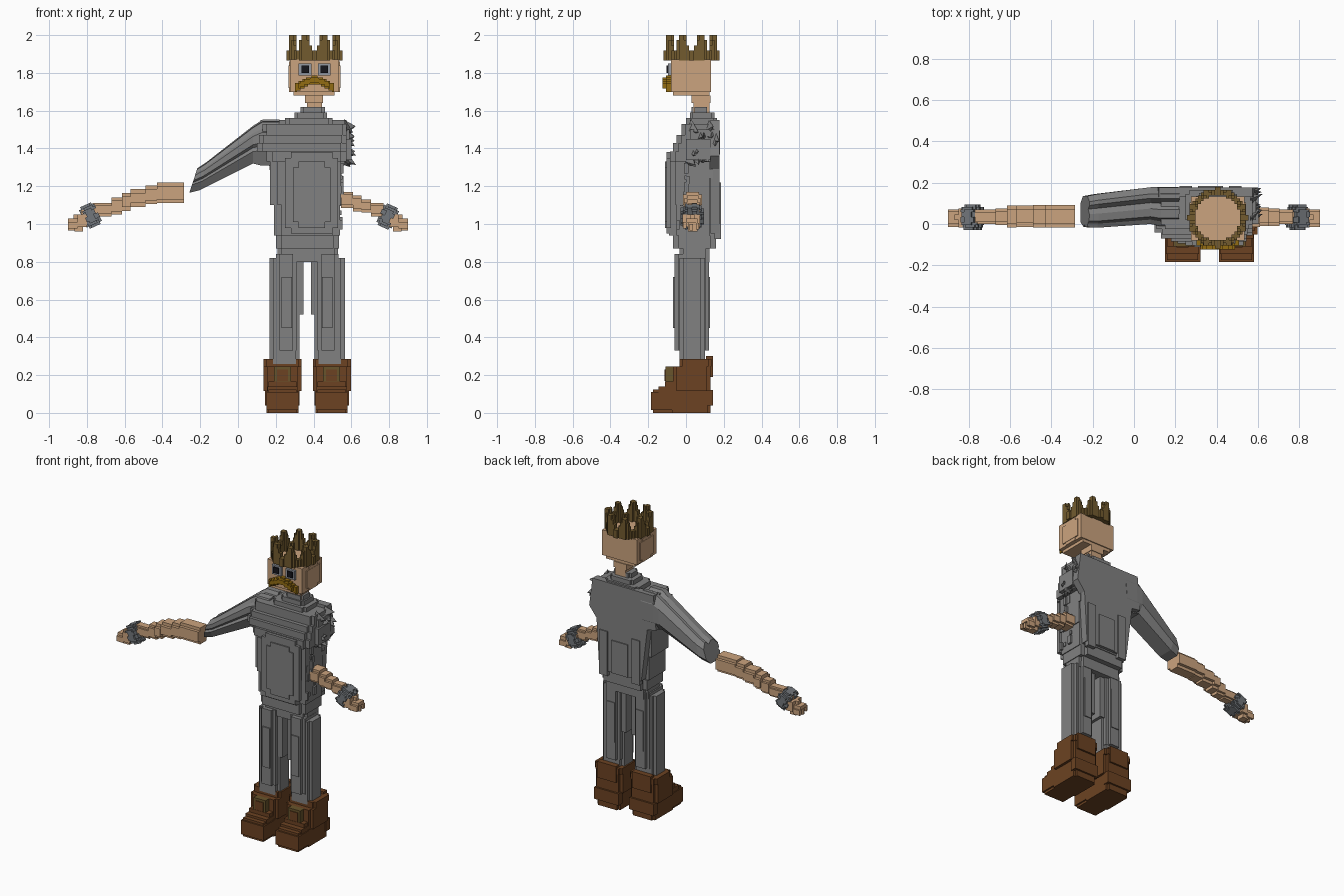
import bpy, bmesh, math, random
from mathutils import Vector, Matrix

if "Cube" in bpy.data.objects:
    bpy.data.objects.remove(bpy.data.objects["Cube"])

random.seed(4)


def mat(name, r, g, b):
    m = bpy.data.materials.new(name)
    m.diffuse_color = (r, g, b, 1)
    m.use_nodes = True
    m.node_tree.nodes["Principled BSDF"].inputs["Base Color"].default_value = m.diffuse_color
    return m


SKIN = mat("skin", .60, .37, .21)
CLOTH = mat("grey_cloth", .22, .22, .22)
BOOT = mat("brown_leather", .15, .055, .016)
CROWN = mat("old_gold", .17, .105, .028)
GOLD = mat("mustard_hair", .29, .15, .006)
CUFF = mat("blue_grey_metal", .17, .185, .20)
FRAME = mat("eye_grey", .30, .32, .36)
BLACK = mat("black", .008, .008, .012)
BUCKLE = mat("buckle_olive", .14, .09, .025)


def finish(name, bm, material):
    bmesh.ops.recalc_face_normals(bm, faces=bm.faces)
    me = bpy.data.meshes.new(name)
    bm.to_mesh(me)
    bm.free()
    me.materials.append(material)
    ob = bpy.data.objects.new(name, me)
    bpy.context.collection.objects.link(ob)
    return ob


def add_prism(bm, pts, axis, a, b):
    """Extrude a 2D outline along an axis between a and b."""
    def p(u, v, w):
        return [(w, u, v), (u, w, v), (u, v, w)][axis]
    lo = [bm.verts.new(p(u, v, a)) for u, v in pts]
    hi = [bm.verts.new(p(u, v, b)) for u, v in pts]
    bm.faces.new(lo)
    bm.faces.new(hi)
    for i in range(len(pts)):
        j = (i + 1) % len(pts)
        bm.faces.new((lo[i], lo[j], hi[j], hi[i]))


def add_block(bm, x0, x1, y0, y1, z0, z1, notch=0, axis=2):
    """Box, optionally with stepped corners around the given axis."""
    r = [(x0, x1), (y0, y1), (z0, z1)]
    a, b = r.pop(axis)
    (u0, u1), (v0, v1) = r
    n = notch
    if n:
        pts = [(u0 + n, v0), (u1 - n, v0), (u1 - n, v0 + n), (u1, v0 + n),
               (u1, v1 - n), (u1 - n, v1 - n), (u1 - n, v1), (u0 + n, v1),
               (u0 + n, v1 - n), (u0, v1 - n), (u0, v0 + n), (u0 + n, v0 + n)]
    else:
        pts = [(u0, v0), (u1, v0), (u1, v1), (u0, v1)]
    add_prism(bm, pts, axis, a, b)


def blocks(name, material, rows):
    bm = bmesh.new()
    for row in rows:
        add_block(bm, *row)
    return finish(name, bm, material)


def voxels(name, material, cells, s, matrix):
    """Cubes on a grid with hidden faces left out."""
    cells, bm, seen = set(cells), bmesh.new(), {}

    def vert(k):
        if k not in seen:
            seen[k] = bm.verts.new(matrix @ (Vector(k) * s))
        return seen[k]
    for c in cells:
        for ax in range(3):
            for d in (0, 1):
                n = list(c)
                n[ax] += 2 * d - 1
                if tuple(n) in cells:
                    continue
                quad = []
                for i, j in ((0, 0), (1, 0), (1, 1), (0, 1)):
                    k = list(c)
                    k[ax] += d
                    k[(ax + 1) % 3] += i
                    k[(ax + 2) % 3] += j
                    quad.append(vert(tuple(k)))
                bm.faces.new(quad if d else quad[::-1])
    ob = finish(name, bm, material)
    return ob


# Head, ears and neck
blocks("head", SKIN, [
    (.275, .535, -.08, .132, 1.70, 1.87), (.295, .512, -.07, .125, 1.68, 1.70),
    (.268, .542, -.035, .105, 1.72, 1.84), (.27, .54, -.01, .08, 1.70, 1.86)])
blocks("neck", SKIN, [(.365, .445, .04, .125, 1.59, 1.64), (.355, .45, .03, .13, 1.64, 1.68)])

# Crown: ring of columns rising to eight points
S = .0135
cells = []
for i in range(-11, 11):
    for j in range(-11, 11):
        x, y = (i + .5) * S, (j + .5) * S
        if .108 < math.hypot(x, y) < .142:
            t = abs(((math.atan2(y, x) / math.tau * 8) % 1) - .5) * 2
            top = 10 if t < .32 else 8 if t < .5 else 6 if t < .72 else 4
            cells += [(i, j, k) for k in range(top)]
voxels("crown", CROWN, cells, S, Matrix.Translation((.405, .03, 1.865)))

# Eyes
for cx in (.355, .457):
    blocks("eye_frame", FRAME, [(cx - .034, cx + .034, -.095, -.078, 1.787, 1.85)])
    blocks("pupil", BLACK, [(cx - .02, cx + .02, -.103, -.095, 1.80, 1.84)])

# Moustache: arched row of small cubes
cells = []
for i in range(-10, 11):
    c = -4.2 * (abs(i) / 10) ** 1.6
    for k in range(-7, 3):
        if abs(k - c) < 2.3:
            depth = 5 if abs(k - c) < 1.4 and abs(i) < 9 else 3
            cells += [(i, -j, k) for j in range(depth)]
voxels("moustache", GOLD, cells, .0098, Matrix.Translation((.40, -.085, 1.757)))

# Torso: stepped slabs from hips to collar
blocks("torso", CLOTH, [
    (.21, .53, -.035, .125, .80, .87, .02), (.20, .535, -.07, .16, .87, .94, .03),
    (.19, .54, -.09, .165, .94, 1.10, .04), (.17, .545, -.095, .165, 1.10, 1.33, .04),
    (.15, .575, -.085, .165, 1.33, 1.385, .03), (.10, .575, -.07, .165, 1.385, 1.43, .03),
    (.11, .575, -.05, .165, 1.43, 1.47, .025), (.13, .575, -.025, .165, 1.47, 1.53, .02),
    (.25, .50, 0, .165, 1.53, 1.56, .02), (.30, .47, .02, .15, 1.56, 1.59, .015),
    (.33, .46, .03, .125, 1.59, 1.62, .015),
    (.575, .602, 0, .13, 1.34, 1.45), (.575, .59, .02, .15, 1.45, 1.50)])
blocks("belly_panels", CLOTH, [
    (.25, .53, -.104, -.08, .95, 1.38, .03, 1), (.29, .49, -.112, -.10, .98, 1.33, .03, 1)])

# Flat back of the shirt, with raised strips
bm = bmesh.new()
add_prism(bm, [(.12, 1.55), (.575, 1.55), (.60, 1.36), (.545, 1.29), (.525, .95),
               (.21, .95), (.165, 1.31), (.10, 1.32)], 1, .13, .178)
for x0, x1, z0, z1 in ((.22, .28, .92, 1.22), (.31, .43, .95, 1.17), (.46, .52, .92, 1.22)):
    add_block(bm, x0, x1, .15, .185, z0, z1)
finish("shirt_back", bm, CLOTH)

# Small folds under the open shoulder
bm = bmesh.new()
for n in range(14):
    y, z = random.uniform(-.07, .13), random.uniform(.95, 1.3)
    w, h = random.uniform(.012, .03), random.uniform(.02, .06)
    add_block(bm, .50, random.uniform(.545, .56), y, y + w, z, z + h)
finish("side_folds", bm, CLOTH)

# Torn sleeve shards
bm = bmesh.new()
for n in range(18):
    y, z = random.uniform(.02, .165), random.uniform(1.33, 1.52)
    tip = Vector((random.uniform(.59, .625), min(.185, y + random.uniform(-.02, .04)),
                  z + random.uniform(-.05, .02)))
    base = [bm.verts.new((.565, min(.18, y + dy), z + dz))
            for dy, dz in ((-.025, -.01), (0, .05), (.02, .0), (0, -.03))]
    apex = bm.verts.new(tip)
    bm.faces.new(base)
    for i in range(4):
        bm.faces.new((base[i], base[(i + 1) % 4], apex))
finish("torn_shoulder", bm, CLOTH)

# Long sleeve: lofted section with creases along the top and front
profile = [(.15, 0), (.8, 0), (1, .25), (1, .75), (.82, 1), (.70, 1), (.58, .84),
           (.42, .97), (.2, .95), (.12, .80), (0, .72), (0, .5), (.08, .42), (0, .32)]
rings = [(-.215, 1.295, -.258, 1.165, -.015, .135), (-.17, 1.325, -.20, 1.18, -.018, .145),
         (.08, 1.52, .08, 1.32, 0, .178), (.13, 1.552, .12, 1.31, -.01, .18),
         (.22, 1.552, .20, 1.31, -.01, .18)]
bm = bmesh.new()
prev = None
for xt, zt, xb, zb, y0, y1 in rings:
    ring = [bm.verts.new((xb + (xt - xb) * v, y0 + (y1 - y0) * u, zb + (zt - zb) * v))
            for u, v in profile]
    if prev is None:
        bm.faces.new(ring)
    else:
        for i in range(len(ring)):
            j = (i + 1) % len(ring)
            bm.faces.new((prev[i], prev[j], ring[j], ring[i]))
    prev = ring
bm.faces.new(prev)
finish("long_sleeve", bm, CLOTH)

# Forearms: stepped blocks running down to the hands
blocks("left_forearm", SKIN, [
    (.545, .61, -.015, .085, 1.085, 1.17, .015, 0), (.61, .655, -.01, .08, 1.065, 1.15, .015, 0),
    (.655, .705, -.01, .075, 1.06, 1.13, .015, 0), (.705, .77, 0, .07, 1.04, 1.11, .012, 0)])
blocks("right_forearm", SKIN, [
    (-.43, -.285, -.018, .093, 1.11, 1.22, .02, 0), (-.49, -.43, -.018, .093, 1.105, 1.205, .02, 0),
    (-.57, -.49, -.015, .09, 1.09, 1.185, .02, 0), (-.615, -.57, -.018, .09, 1.07, 1.165, .02, 0),
    (-.67, -.615, -.005, .075, 1.05, 1.14, .015, 0), (-.77, -.67, 0, .07, 1.04, 1.11, .012, 0)])

# Hands and bracelets, mirrored
for side, name in ((1, "left"), (-1, "right")):
    rows = [(.76, .83, -.005, .075, 1.0, 1.075), (.80, .85, -.018, .075, .985, 1.05),
            (.82, .865, .01, .06, .96, 1.02)]
    rows += [(.85, .90, y, y + .018, .965 + d, 1.0 + d)
             for y, d in ((-.015, .01), (.018, 0), (.052, .005))]
    rows += [(.82, .90, .0, .06, 1.005, 1.028), (.83, .87, .02, .045, 1.028, 1.05)]
    hand = [tuple(sorted((side * r[0], side * r[1]))) + r[2:] for r in rows]
    blocks(name + "_hand", SKIN, hand)
    cells = []
    for j in range(-5, 5):
        for k in range(-5, 5):
            r = math.hypot(j + .5, k + .5)
            if 2.4 < r < 5.2:
                shift = (j // 2 + k // 2) % 2
                half = 3 if r < 4.4 else 2
                cells += [(i + shift, j, k) for i in range(-half, half)]
    place = Matrix.Translation((side * .787, .033, 1.042)) @ Matrix.Rotation(
        side * math.radians(24), 4, 'Y')
    voxels(name + "_bracelet", CUFF, cells, .0125, place)

# Legs and boots, mirrored about the middle of the body
for side, name in ((-1, "right"), (1, "left")):
    def place(rows):
        return [tuple(sorted((.366 + side * r[0], .366 + side * r[1]))) + r[2:] for r in rows]
    blocks(name + "_leg", CLOTH, place([
        (.04, .20, -.035, .10, .26, .82, .02), (.055, .165, -.062, .122, .33, .84, .02),
        (.02, .06, -.02, .09, .52, .80), (.08, .135, -.07, .128, .45, .72)]))
    blocks(name + "_boot", BOOT, place([
        (.03, .232, -.07, .13, .115, .245, .02), (.03, .232, -.035, .135, .245, .285, .015),
        (.06, .20, .105, .142, .19, .30), (.045, .215, -.09, .13, 0, .115, .015),
        (.045, .215, -.185, -.06, .015, .11), (.055, .205, -.175, -.06, 0, .125),
        (.05, .21, -.145, -.06, .10, .14), (.055, .205, -.11, -.06, .13, .165),
        (.04, .222, .10, .142, .04, .12)]))
    blocks(name + "_buckle", BUCKLE, place([(.085, .175, -.108, -.065, .152, .245)]))
    blocks(name + "_buckle_centre", BOOT, place([(.101, .159, -.113, -.107, .168, .229)]))
